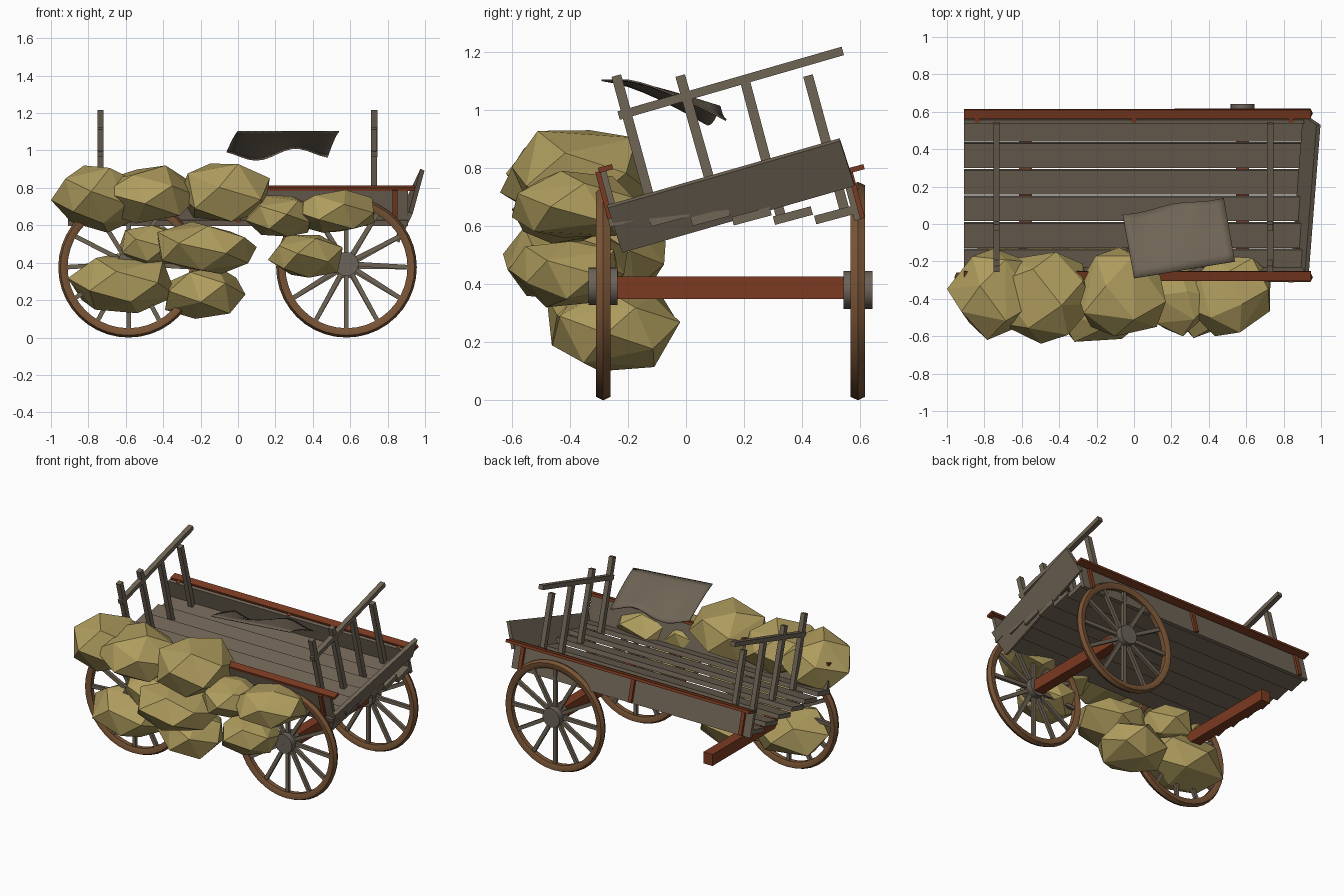
import bpy, bmesh, math, random
from mathutils import Vector

if "Cube" in bpy.data.objects:
    bpy.data.objects.remove(bpy.data.objects["Cube"])

random.seed(11)
TILT = math.radians(15)


def material(name, rgb):
    m = bpy.data.materials.new(name)
    m.diffuse_color = (*rgb, 1)
    m.use_nodes = True
    m.node_tree.nodes["Principled BSDF"].inputs["Base Color"].default_value = m.diffuse_color
    return m


WOOD = material("weathered wood", (0.162, 0.129, 0.092))
RUST = material("red brown wood", (0.20, 0.043, 0.015))
RIM = material("rim brown", (0.19, 0.088, 0.036))
HUB = material("hub grey", (0.15, 0.125, 0.10))
HAY = material("straw", (0.43, 0.335, 0.112))


def finish(name, bm, mat, smooth=False):
    bmesh.ops.recalc_face_normals(bm, faces=bm.faces)
    me = bpy.data.meshes.new(name)
    bm.to_mesh(me)
    bm.free()
    me.materials.append(mat)
    ob = bpy.data.objects.new(name, me)
    bpy.context.collection.objects.link(ob)
    if smooth:
        bpy.ops.object.select_all(action='DESELECT')
        ob.select_set(True)
        bpy.context.view_layer.objects.active = ob
        bpy.ops.object.shade_smooth_by_angle(angle=math.radians(35))
    return ob


def add_beam(bm, p, q, side, width, depth):
    """Square beam from p to q; width runs along side, depth across it."""
    p, q, side = Vector(p), Vector(q), Vector(side)
    d = (q - p).normalized()
    s = (side - d * side.dot(d)).normalized()
    n = d.cross(s)
    ends = [[bm.verts.new(e + s * a * width / 2 + n * b * depth / 2)
             for a, b in ((-1, -1), (1, -1), (1, 1), (-1, 1))] for e in (p, q)]
    bm.faces.new(ends[0])
    bm.faces.new(ends[1])
    for i in range(4):
        j = (i + 1) % 4
        bm.faces.new((ends[0][i], ends[0][j], ends[1][j], ends[1][i]))


def beam(name, p, q, side, width, depth, mat):
    bm = bmesh.new()
    add_beam(bm, p, q, side, width, depth)
    return finish(name, bm, mat)


def lathe(name, profile, centre, mat, steps):
    """Closed (radius, y) profile spun around the y axis."""
    bm = bmesh.new()
    c = Vector(centre)
    rings = []
    for i in range(steps):
        a = 2 * math.pi * i / steps
        rings.append([bm.verts.new(c + Vector((r * math.cos(a), y, r * math.sin(a))))
                      for r, y in profile])
    n = len(profile)
    for i in range(steps):
        u, v = rings[i], rings[(i + 1) % steps]
        for k in range(n):
            bm.faces.new((u[k], u[(k + 1) % n], v[(k + 1) % n], v[k]))
    return finish(name, bm, mat, True)


# Wheels: one is missing at the back left
RIM_PROFILE = [(0.376, 0), (0.364, 0.025), (0.345, 0.025), (0.326, 0.016),
               (0.326, -0.016), (0.345, -0.025), (0.364, -0.025)]
HUB_PROFILE = [(0.001, -0.05), (0.065, -0.05), (0.065, 0.05), (0.001, 0.05)]
for label, x, y, hub_z in (("front_left", -0.585, -0.285, 0.393),
                           ("front_right", 0.58, -0.285, 0.393),
                           ("back_right", 0.58, 0.592, 0.38)):
    lathe(label + "_rim", RIM_PROFILE, (x, y, 0.376), RIM, 40)
    lathe(label + "_hub", HUB_PROFILE, (x, y, hub_z), HUB, 16)
    bm = bmesh.new()
    for i in range(12):
        a = math.pi * i / 6
        d = Vector((math.cos(a), 0, math.sin(a)))
        add_beam(bm, Vector((x, y, hub_z)) + d * 0.05,
                 Vector((x, y, 0.376)) + d * 0.335, (0, 1, 0), 0.022, 0.024)
    finish(label + "_spokes", bm, WOOD)

# Axles
for x in (-0.58, 0.58):
    beam("axle", (x, -0.28, 0.388), (x, 0.59, 0.388), (1, 0, 0), 0.07, 0.078, RUST)

# Floor planks, each tipped sideways
lean = Vector((0, math.cos(TILT), math.sin(TILT)))
for i in range(6):
    y = -0.2 + 0.142 * i
    beam("floor_plank", (-0.91, y, 0.628 + 0.002 * i), (0.91, y, 0.628 + 0.002 * i),
         lean, 0.135, 0.03, WOOD)

# Side boards with a cap rail and uprights
up = Vector((0, -math.sin(TILT), math.cos(TILT)))
for label, y, rail_y, out in (("front", -0.263, -0.277, -1), ("back", 0.568, 0.589, 1)):
    c = Vector((0, y, 0.705))
    e = Vector((0.91, 0, 0))
    beam(label + "_side_board", c - e, c + e, up, 0.175, 0.022, WOOD)
    beam(label + "_cap_rail", (-0.91, rail_y, 0.798), (0.945, rail_y, 0.798),
         up, 0.018, 0.05, RUST)
    for x in (-0.84, 0, 0.84):
        b = c + lean * out * 0.012 + Vector((x, 0, 0))
        beam(label + "_upright", b - up * 0.085, b + up * 0.09, (1, 0, 0), 0.026, 0.03, RUST)

# Loose end board, leaning outward
beam("end_board", (0.887, -0.245, 0.59), (0.95, 0.555, 0.82),
     (0.075, -0.05, 0.16), 0.178, 0.024, WOOD)

# Ladder racks at both ends
for x in (-0.735, 0.728):
    beam("rack_rail", (x, -0.232, 0.98), (x, 0.54, 1.203), (1, 0, 0), 0.034, 0.03, WOOD)
    for top_y, top_z, foot_y in ((-0.24, 1.118, -0.11), (-0.02, 1.118, 0.115),
                                 (0.203, 1.1, 0.325), (0.42, 1.118, 0.55)):
        beam("rack_post", (x, top_y, top_z), (x, foot_y, 0.64), (1, 0, 0), 0.032, 0.034, WOOD)

# Draped sheet: straight front edge, wavy back edge
bm = bmesh.new()
NU, NV = 14, 8
grid = []
for i in range(NU + 1):
    u = i / NU
    row = []
    for j in range(NV + 1):
        v = j / NV
        wave = 0.028 * math.sin(u * 8.4 + 2.2) + 0.02 * u
        x = 0.0 + 0.54 * u - 0.06 * v
        y = -0.29 + 0.09 * u + v * (0.345 + 0.008 * math.sin(u * 8.4 + 3.5))
        row.append(bm.verts.new((x, y, 1.105 - 0.132 * v ** 1.3 + wave * v ** 1.5)))
    grid.append(row)
for i in range(NU):
    for j in range(NV):
        bm.faces.new((grid[i][j], grid[i + 1][j], grid[i + 1][j + 1], grid[i][j + 1]))
sheet = finish("draped_sheet", bm, WOOD, True)
sheet.modifiers.new("thickness", 'SOLIDIFY').thickness = 0.006


# Straw heaps: faceted lumps given as low and high corners
def lump(name, lo, hi):
    bm = bmesh.new()
    n, phase = 16, random.uniform(0, 6)
    pts = []
    for i in range(n):
        z = 1 - 2 * (i + 0.5) / n
        a = 2.39996 * i + phase
        r = math.sqrt(1 - z * z)
        k = random.uniform(0.9, 1.08)
        pts.append(Vector((r * math.cos(a), r * math.sin(a), z)) * k)
    for axis in range(3):
        a = min(p[axis] for p in pts)
        b = max(p[axis] for p in pts)
        for p in pts:
            p[axis] = lo[axis] + (p[axis] - a) / (b - a) * (hi[axis] - lo[axis])
    verts = [bm.verts.new(p) for p in pts]
    res = bmesh.ops.convex_hull(bm, input=verts)
    bmesh.ops.delete(bm, geom=[v for v in res["geom_interior"]
                               if isinstance(v, bmesh.types.BMVert)], context='VERTS')
    finish(name, bm, HAY)


for lo, hi in (((-1.0, -0.62, 0.56), (-0.53, -0.13, 0.92)),
               ((-0.74, -0.64, 0.61), (-0.21, -0.15, 0.92)),
               ((-0.31, -0.60, 0.62), (0.17, -0.125, 0.93)),
               ((-0.91, -0.48, 0.13), (-0.33, -0.03, 0.46)),
               ((-0.63, -0.45, 0.38), (-0.28, -0.07, 0.60)),
               ((-0.43, -0.63, 0.34), (0.10, -0.20, 0.62)),
               ((-0.39, -0.46, 0.10), (0.04, -0.02, 0.38)),
               ((0.04, -0.60, 0.54), (0.43, -0.22, 0.76)),
               ((0.28, -0.60, 0.56), (0.73, -0.17, 0.79)),
               ((0.16, -0.61, 0.32), (0.56, -0.23, 0.55))):
    lump("straw_heap", lo, hi)
